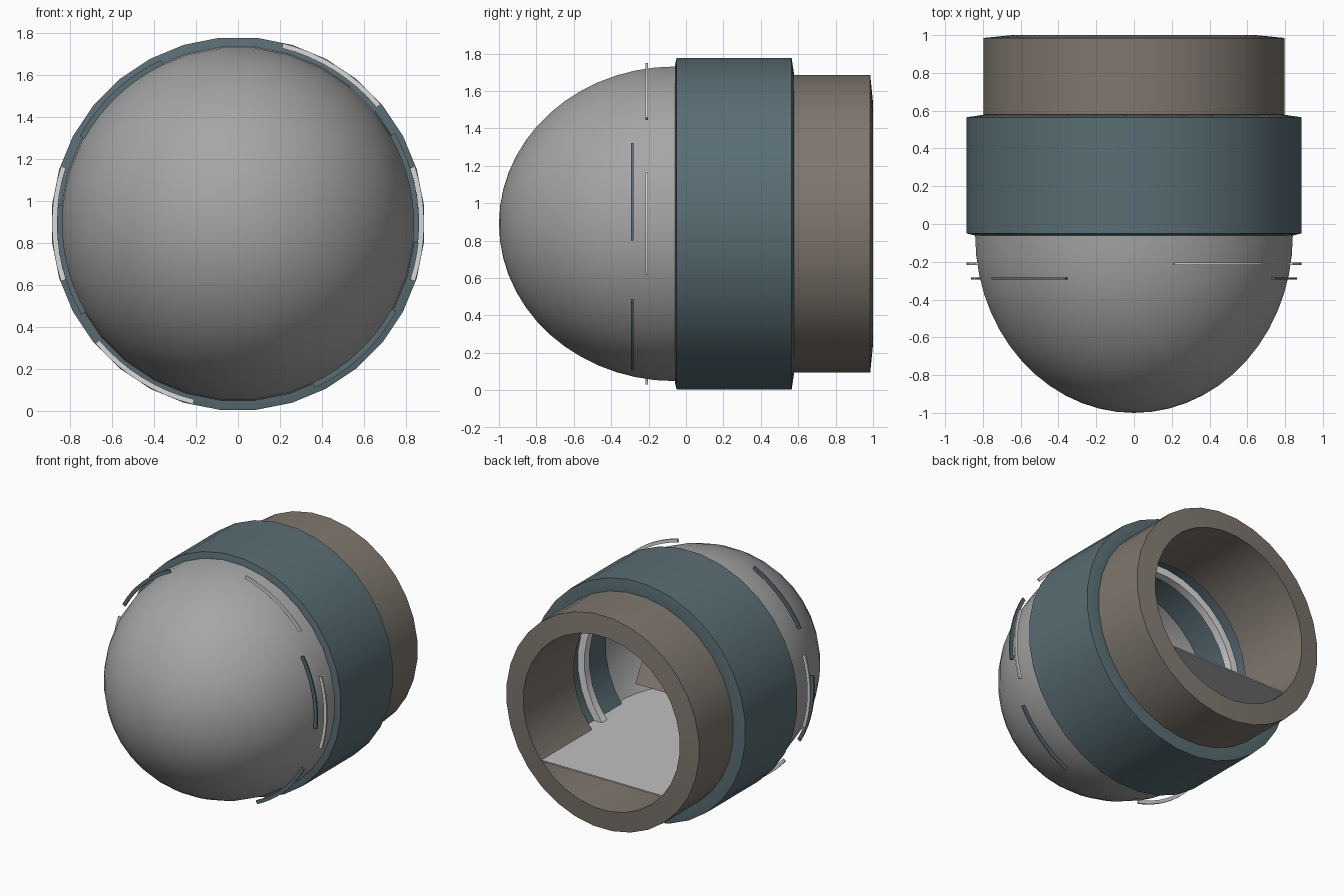
import bpy
import bmesh
from math import sin, cos, pi, radians, sqrt

cube = bpy.data.objects.get("Cube")
if cube:
    bpy.data.objects.remove(cube, do_unlink=True)

CZ = 0.89      # height of the central axis
SIDES = 32


def material(name, r, g, b):
    m = bpy.data.materials.new(name)
    m.use_nodes = True
    m.diffuse_color = (r, g, b, 1)
    m.node_tree.nodes["Principled BSDF"].inputs["Base Color"].default_value = (r, g, b, 1)
    return m


dome_grey = material("dome grey", 0.38, 0.38, 0.38)
slate_blue = material("slate blue", 0.1, 0.155, 0.175)
warm_grey = material("warm grey", 0.21, 0.185, 0.155)
floor_grey = material("floor grey", 0.53, 0.53, 0.53)
light_white = material("light white", 0.7, 0.7, 0.7)


def finish(name, bm, mat, smooth=True):
    bmesh.ops.remove_doubles(bm, verts=bm.verts, dist=0.0001)
    bmesh.ops.recalc_face_normals(bm, faces=bm.faces)
    me = bpy.data.meshes.new(name)
    bm.to_mesh(me)
    bm.free()
    me.materials.append(mat)
    ob = bpy.data.objects.new(name, me)
    bpy.context.collection.objects.link(ob)
    if smooth:
        bpy.ops.object.select_all(action="DESELECT")
        ob.select_set(True)
        bpy.context.view_layer.objects.active = ob
        bpy.ops.object.shade_smooth_by_angle(angle=radians(35))
    return ob


def sweep(name, profile, mat, start=0, end=360, steps=SIDES):
    """Turn a closed (radius, y) profile about the long axis."""
    bm = bmesh.new()
    full = end - start == 360
    rings = []
    for i in range(steps if full else steps + 1):
        a = radians(start + (end - start) * i / steps)
        rings.append([bm.verts.new((r * cos(a), y, CZ + r * sin(a))) for r, y in profile])
    n = len(profile)
    for i in range(steps):
        a, b = rings[i], rings[(i + 1) % len(rings)]
        for j in range(n):
            k = (j + 1) % n
            bm.faces.new((a[j], a[k], b[k], b[j]))
    if not full:
        bm.faces.new(rings[0])
        bm.faces.new(rings[-1])
    bmesh.ops.dissolve_degenerate(bm, dist=0.0001, edges=bm.edges)
    return finish(name, bm, mat)


def ellipse(radius, length, count=14):
    return [(radius * cos(pi / 2 * i / count), -0.06 - length * sin(pi / 2 * i / count))
            for i in range(count + 1)]


# Hollow nose dome
HALF = 180 / SIDES
sweep("nose_dome", ellipse(0.845, 0.94) + ellipse(0.74, 0.83)[::-1],
      dome_grey, HALF, HALF + 360)

# Thick middle collar
sweep("middle_collar", [(0.71, -0.06), (0.85, -0.06), (0.89, -0.05), (0.89, 0.565),
                        (0.79, 0.58), (0.71, 0.56)], slate_blue, HALF, HALF + 360)

# Rear tube with a slightly conical end
sweep("rear_tube", [(0.65, 0.4), (0.8, 0.4), (0.8, 0.985), (0.65, 1.0)],
      warm_grey, HALF, HALF + 360)

# Light band inside the collar
sweep("inner_light_band", [(0.655, 0.21), (0.715, 0.21), (0.715, 0.27), (0.655, 0.27)],
      light_white, HALF, HALF + 360)

# Thin curved strips around the dome
for i, angle in enumerate((0, 58, 180, 238)):
    sweep(f"light_strip_{i + 1}", [(0.862, -0.216), (0.886, -0.216), (0.886, -0.204), (0.862, -0.204)],
          light_white, angle - 18, angle + 18, 8)
for i, angle in enumerate((12, 133, 192, 313)):
    sweep(f"dark_strip_{i + 1}", [(0.836, -0.294), (0.862, -0.294), (0.862, -0.282), (0.836, -0.282)],
          slate_blue, angle - 18, angle + 18, 8)

# Flat deck fitted to the inner walls
DROP = 0.414
outline = [(0.652, 0.995), (0.652, 0.4), (0.712, 0.4), (0.712, -0.06)] + ellipse(0.745, 0.835)
right_side = [(sqrt(r * r - DROP * DROP), y) for r, y in outline if r > DROP + 0.01]
points = right_side + [(-x, y) for x, y in reversed(right_side)]
bm = bmesh.new()
deck = bm.faces.new([bm.verts.new((x, y, CZ - DROP)) for x, y in points])
grown = bmesh.ops.extrude_face_region(bm, geom=[deck])["geom"]
bmesh.ops.translate(bm, vec=(0, 0, -0.01),
                    verts=[v for v in grown if isinstance(v, bmesh.types.BMVert)])
finish("deck", bm, floor_grey, False)

# Leaning console panel across the cabin
bm = bmesh.new()
bmesh.ops.create_cube(bm, size=1)
for v in bm.verts:
    lean = -0.08 if v.co.z > 0 else 0
    v.co = (v.co.x * 0.96, -0.1 + v.co.y * 0.03 + lean, 0.71 + v.co.z * 0.14)
finish("console_panel", bm, warm_grey, False)
